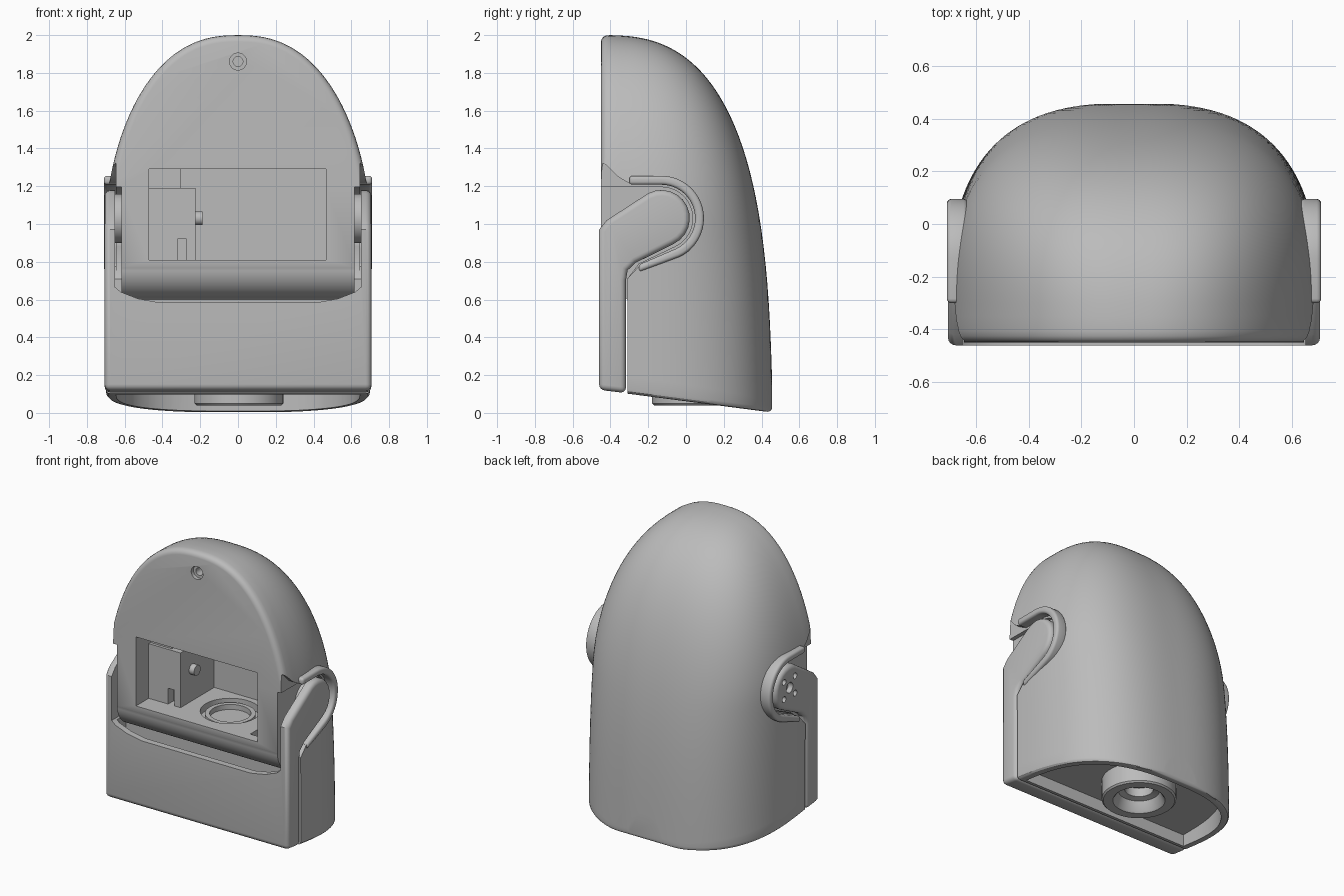
import bpy, bmesh, math

if "Cube" in bpy.data.objects:
    bpy.data.objects.remove(bpy.data.objects["Cube"])

grey = bpy.data.materials.new("plain grey")
grey.diffuse_color = (0.5, 0.5, 0.5, 1)
grey.use_nodes = True
grey.node_tree.nodes["Principled BSDF"].inputs["Base Color"].default_value = grey.diffuse_color


def finish(name, bm, bevel=0):
    bmesh.ops.recalc_face_normals(bm, faces=bm.faces)
    if bevel:
        sharp = [e for e in bm.edges if e.calc_face_angle(0) > math.radians(50)]
        bmesh.ops.bevel(bm, geom=sharp, offset=bevel, segments=4, profile=0.5,
                        affect='EDGES', clamp_overlap=True)
    me = bpy.data.meshes.new(name)
    bm.to_mesh(me)
    bm.free()
    me.materials.append(grey)
    ob = bpy.data.objects.new(name, me)
    bpy.context.collection.objects.link(ob)
    return ob


def prism(name, pts, axis, a, b, bevel=0):
    """Extrude a 2D outline along one axis."""
    put = {'x': lambda p, t: (t, p[0], p[1]),
           'y': lambda p, t: (p[0], t, p[1]),
           'z': lambda p, t: (p[0], p[1], t)}[axis]
    bm = bmesh.new()
    lo = [bm.verts.new(put(p, a)) for p in pts]
    hi = [bm.verts.new(put(p, b)) for p in pts]
    n = len(pts)
    bm.faces.new(lo)
    bm.faces.new(hi)
    for i in range(n):
        j = (i + 1) % n
        bm.faces.new((lo[i], lo[j], hi[j], hi[i]))
    return finish(name, bm, bevel)


def box(name, x0, x1, y0, y1, z0, z1, bevel=0):
    return prism(name, [(x0, y0), (x1, y0), (x1, y1), (x0, y1)], 'z', z0, z1, bevel)


def arc(cx, cy, r, a0, a1, n=24):
    return [(cx + r * math.cos(math.radians(a0 + (a1 - a0) * i / n)),
             cy + r * math.sin(math.radians(a0 + (a1 - a0) * i / n))) for i in range(n + 1)]


def rod(name, c0, c1, r, axis, a, b):
    return prism(name, arc(c0, c1, r, 0, 360, 40)[:-1], axis, a, b)


def lathe(name, prof, cx, cy, n=64):
    """Closed (radius, z) profile turned about a vertical axis."""
    bm = bmesh.new()
    rings = [[bm.verts.new((cx + r * math.cos(2 * math.pi * k / n),
                            cy + r * math.sin(2 * math.pi * k / n), z)) for r, z in prof]
             for k in range(n)]
    m = len(prof)
    for k in range(n):
        p, q = rings[k], rings[(k + 1) % n]
        for i in range(m):
            j = (i + 1) % m
            bm.faces.new((p[i], q[i], q[j], p[j]))
    return finish(name, bm)


def cut(ob, *cutters):
    for c in cutters:
        mod = ob.modifiers.new("cut", 'BOOLEAN')
        mod.operation, mod.solver, mod.object = 'DIFFERENCE', 'EXACT', c
        bpy.context.view_layer.objects.active = ob
        bpy.ops.object.modifier_apply(modifier=mod.name)
        bpy.data.objects.remove(c)


# Domed shell: outlines lofted from front to back
def depth(z):
    return -0.45 + 0.862 * (1 - (z / 2) ** 3) ** (1 / 2.7) + 0.048 * (1 - z / 2)


def height(y):
    lo, hi = 0.0, 2.0
    for _ in range(45):
        m = (lo + hi) / 2
        lo, hi = (m, hi) if depth(m) > y else (lo, m)
    return lo


def half_width(y, z):
    w = 0.70 * (1 - max(0, z - 1) ** 1.78) ** (1 / 2.4)
    d = depth(z)
    c = -0.45 + (d + 0.45) / 6
    rel = min(1, max(0, (y - c) / max(1e-6, d - c)))
    return w * (1 - rel ** 2.7) ** (1 / 2.7)


def dome_ring(y, inset):
    H = height(y)
    k = 1 - inset / 0.7
    z0 = 0.12 - (y + 0.45) * 0.13 + inset * 0.5
    d = 0.457 - y
    if d < 0.03:                       # rounded lower rear edge
        z0 += 0.03 - math.sqrt(max(0, 0.03 ** 2 - (0.03 - d) ** 2))
    zb = z0 + 0.025
    w = half_width(y, zb) * k
    side = [(w - 0.025, z0), (w - 0.012, z0 + 0.003), (w - 0.003, z0 + 0.012)]
    N = 44
    for i in range(N):
        z = zb + (H - zb) * math.sin(math.pi / 2 * i / N)
        side.append((half_width(y, z) * k, z - inset * z / 2))
    return ([(x, y, z) for x, z in side] + [(0, y, H - inset)]
            + [(-x, y, z) for x, z in reversed(side)])


stations = [(-0.45, .035), (-0.447, .022), (-0.438, .01), (-0.425, .003), (-0.405, 0), (-0.35, 0)]
stations += [(-0.3 + 0.756 * math.sin(math.pi / 2 * i / 36), 0) for i in range(37)]
bm = bmesh.new()
rings = [[bm.verts.new(p) for p in dome_ring(y, d)] for y, d in stations]
for p, q in zip(rings, rings[1:]):
    for i in range(len(p)):
        j = (i + 1) % len(p)
        bm.faces.new((p[i], p[j], q[j], q[i]))
bm.faces.new(rings[0])
bm.faces.new(rings[-1])
shell = finish("domed_shell", bm)

# Side pockets for the arms (shallow above, deeper at the hub), chin undercut
HY, HZ = -0.13, 1.03
low = [(-0.25, 0.775), (-0.311, 0.71), (-0.311, -0.2), (-0.7, -0.2)]
pocket = ([(-0.7, 1.36), (-0.46, 1.335), (-0.42, 1.31), (-0.36, 1.25), (-0.3, 1.215)]
          + arc(HY, HZ, 0.185, 90, -65) + low)
deep = [(-0.7, 1.2), (-0.3, 1.195)] + arc(HY, HZ, 0.165, 90, -65) + [(-0.25, 0.79)] + low[1:]
for s in (1, -1):
    cut(shell, prism("pocket_cutter", pocket, 'x', s * 0.645, s * 0.9),
        prism("deep_pocket_cutter", deep, 'x', s * 0.617, s * 0.91))
chin = ([(-0.7, 0.79), (-0.46, 0.79)] + arc(-0.27, 0.78, 0.18, 183, 255, 12)
        + [(-0.310, 0.6), (-0.310, -0.2), (-0.7, -0.2)])
cut(shell, prism("chin_cutter", chin, 'x', -0.8, 0.8))

# Face window, screw hole, floor recesses and underside recess
cut(shell, box("window_cutter", -0.47, 0.465, -0.6, 0.06, 0.81, 1.29),
    rod("screw_rim_cutter", 0, 1.86, 0.045, 'y', -0.6, -0.425),
    rod("screw_hole_cutter", 0, 1.86, 0.026, 'y', -0.6, -0.1),
    rod("floor_recess_cutter", 0.06, -0.17, 0.19, 'z', 0.76, 0.85),
    box("floor_slot_cutter", 0.36, 0.44, -0.38, -0.28, 0.74, 0.85))
base = [(-0.645, -0.285), (0.645, -0.285)]
for i in range(41):
    t = math.pi * i / 40
    c, s = math.cos(t), max(0, math.sin(t))
    base.append((math.copysign(0.645 * abs(c) ** 0.74, c), -0.25 + 0.655 * s ** 0.74))
cut(shell, prism("base_cutter", base, 'z', -0.2, 0.18))

# Front bracket with two arms
arm = ([(-0.46, 0.122), (-0.46, 0.97), (-0.42, 1.02)] + arc(HY, HZ, 0.15, 118, -65, 12)
       + [(-0.266, 0.795), (-0.309, 0.755), (-0.318, 0.70), (-0.318, 0.105)])
bracket = prism("front_bracket", arm, 'x', -0.706, 0.706, 0.03)
gap = [(-0.65, 2), (-0.65, 0.665), (-0.62, 0.64), (-0.53, 0.605), (-0.42, 0.585)]
gap += [(-x, z) for x, z in reversed(gap)]
cut(bracket, prism("gap_cutter", gap, 'y', -0.8, 0.5),
    box("slit_cutter", -0.64, 0.64, -0.415, -0.2, 0.2, 0.7))
# Screw holes on the left hub
cut(bracket, rod("hub_hole_cutter", HY, HZ, 0.036, 'x', -0.8, -0.67))
for k in range(4):
    a = math.radians(45 + 90 * k)
    cut(bracket, rod("hub_hole_cutter", HY + 0.085 * math.cos(a), HZ + 0.085 * math.sin(a),
                     0.02, 'x', -0.8, -0.67))

# Hubs and raised lips around the arms
parts = [shell, bracket]
outer = [(-0.3, 1.255)] + arc(HY, HZ, 0.225, 90, -65) + [(-0.25, 0.745)]
inner = [(-0.3, 1.208)] + arc(HY, HZ, 0.178, 90, -65) + [(-0.25, 0.785)]
for s, side in ((1, "right"), (-1, "left")):
    parts.append(rod(side + "_hub", HY, HZ, 0.13, 'x', s * 0.6, s * 0.66))
    parts.append(prism(side + "_lip", outer + inner[::-1], 'x', s * 0.63, s * 0.71, 0.017))

# Inside the window
block = box("inner_block", -0.475, -0.225, -0.31, 0.07, 0.8, 1.19)
cut(block, box("slot_cutter", -0.32, -0.273, -0.5, -0.25, 0.81, 0.92))
parts += [block,
          box("upper_block", -0.475, -0.305, -0.29, 0.07, 1.18, 1.295),
          rod("knob", -0.18, 1.03, 0.036, 'x', -0.24, -0.187),
          lathe("floor_ring", [(0.13, 0.75), (0.13, 0.795), (0.16, 0.795), (0.16, 0.75)], 0.06, -0.17)]

# Neck socket underneath
parts.append(lathe("neck_socket", [(0.09, 0.19), (0.09, 0.12), (0.13, 0.11), (0.155, 0.05), (0.165, 0.04),
                                   (0.225, 0.04), (0.235, 0.05), (0.235, 0.19)], 0.005, 0.055))

# Smooth shading with sharp edges kept
bpy.ops.object.select_all(action='DESELECT')
for ob in parts:
    ob.select_set(True)
bpy.context.view_layer.objects.active = shell
bpy.ops.object.shade_smooth_by_angle(angle=math.radians(32))
